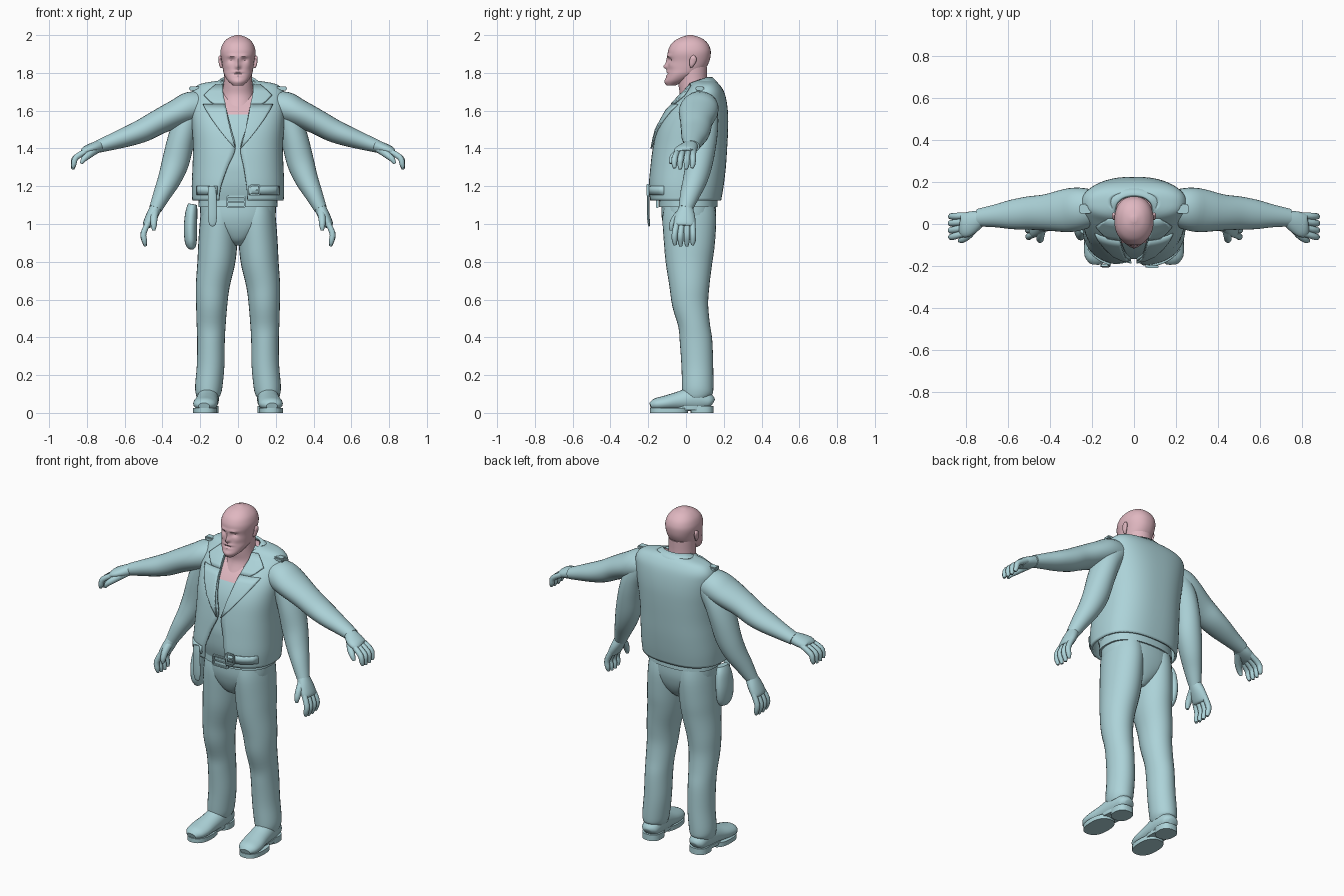
import bpy, bmesh, math
from mathutils import Vector
from math import sin, cos, pi, exp


def material(name, rgb):
    m = bpy.data.materials.new(name)
    m.diffuse_color = (*rgb, 1)
    return m


TEAL = material("pale teal", (0.415, 0.65, 0.69))
PINK = material("dusty pink", (0.745, 0.475, 0.53))


def smooth(rows, k=4):
    """Catmull-Rom resampling of a list of number rows."""
    out = []
    for i in range(len(rows) - 1):
        a, b, c, d = (rows[max(0, min(len(rows) - 1, i + j))] for j in (-1, 0, 1, 2))
        for s in range(k):
            t = s / k
            out.append([.5 * (2*q + (r-p)*t + (2*p-5*q+4*r-s_)*t*t + (3*q-p-3*r+s_)*t**3)
                        for p, q, r, s_ in zip(a, b, c, d)])
    return out + [list(rows[-1])]


def loft(name, rings, mat=TEAL, closed=True, caps=True, thick=0, mirror=False):
    bm = bmesh.new()
    vs = [[bm.verts.new(p) for p in r] for r in rings]
    n = len(vs[0])
    for a, b in zip(vs, vs[1:]):
        for i in range(n if closed else n - 1):
            j = (i + 1) % n
            bm.faces.new((a[i], a[j], b[j], b[i]))
    if closed and caps:
        bm.faces.new(vs[0])
        bm.faces.new(vs[-1])
    bmesh.ops.recalc_face_normals(bm, faces=bm.faces)
    return finish(name, bm, mat, thick, mirror)


def finish(name, bm, mat, thick=0, mirror=False):
    me = bpy.data.meshes.new(name)
    bm.to_mesh(me)
    bm.free()
    me.materials.append(mat)
    ob = bpy.data.objects.new(name, me)
    bpy.context.collection.objects.link(ob)
    if thick:
        m = ob.modifiers.new("thickness", 'SOLIDIFY')
        m.thickness, m.offset = thick, 0
    if mirror:
        ob.modifiers.new("mirror", 'MIRROR')
    return ob


def ring(z, rx, f, b, n=2.0, t0=0, t1=2 * pi, cnt=40, closed=True):
    """Superellipse section at height z; t = 0 is the front."""
    pts = []
    for i in range(cnt):
        t = t0 + (t1 - t0) * i / (cnt if closed else cnt - 1)
        s, c = sin(t), cos(t)
        pts.append(Vector((math.copysign(abs(s) ** (2 / n), s) * rx,
                           (f + b) / 2 - math.copysign(abs(c) ** (2 / n), c) * (b - f) / 2, z)))
    return pts


def tube(name, rows, ref=(0, 1, 0), mat=TEAL, cnt=20, mirror=True, k=4):
    """Elliptical tube; rows are x, y, z, radius along ref, radius across."""
    rows = smooth(rows, k)
    P = [Vector(r[:3]) for r in rows]
    rings = []
    for i, r in enumerate(rows):
        d = (P[min(i + 1, len(P) - 1)] - P[max(i - 1, 0)]).normalized()
        u = Vector(ref)
        u = (u - d * u.dot(d)).normalized()
        v = d.cross(u)
        rings.append([P[i] + u * r[3] * cos(2*pi*j/cnt) + v * r[4] * sin(2*pi*j/cnt) for j in range(cnt)])
    return loft(name, rings, mat, mirror=mirror)


def box(name, loc, size, mat=TEAL, mirror=False):
    bm = bmesh.new()
    bmesh.ops.create_cube(bm, size=1)
    for v in bm.verts:
        v.co = Vector([c * s + l for c, s, l in zip(v.co, size, loc)])
    bmesh.ops.bevel(bm, geom=bm.edges[:], offset=min(size) * .25, segments=2, affect='EDGES')
    return finish(name, bm, mat, mirror=mirror)


def buckle(name, x, y, z, w, h):
    for s in (-1, 1):
        box(name + "_side", (x + s * w / 2, y, z), (.01, .014, h))
        box(name + "_rail", (x, y, z + s * h / 2), (w, .014, .01))
    box(name + "_prong", (x, y, z), (w, .01, .007))


# Head: stacked sections with soft bumps for the face
head_rows = smooth([(1.732, .025, -.1, -.055), (1.757, .053, -.107, 0), (1.79, .073, -.101, .06),
                    (1.82, .08, -.097, .1), (1.86, .086, -.095, .123), (1.9, .093, -.097, .131),
                    (1.93, .09, -.091, .128), (1.96, .077, -.072, .112), (1.985, .05, -.035, .08),
                    (2.0, .012, .01, .034)], 6)
bumps = [(0, 1.833, .012, .014, .022), (0, 1.86, .01, .022, .011), (.03, 1.889, .024, .008, .007),
         (.034, 1.868, .015, .011, -.012), (.055, 1.838, .018, .016, .004), (0, 1.806, .03, .006, .006),
         (0, 1.794, .024, .004, -.005), (0, 1.784, .022, .006, .004), (0, 1.752, .028, .018, .008)]
head = [ring(*r, n=2.2, cnt=64) for r in head_rows]
for p in (p for r in head for p in r):
    if p.y < 0:
        p.y -= sum(a * exp(-((abs(p.x) - x) / sx) ** 2 - ((p.z - z) / sz) ** 2) for x, z, sx, sz, a in bumps)
loft("head", head, PINK)
loft("neck", [ring(*r) for r in smooth([(1.62, .1, -.06, .14), (1.68, .088, -.035, .135),
                                       (1.74, .076, -.04, .113), (1.83, .075, -.045, .112)])], PINK)
tube("ear", [(.085, .028, 1.828, .005, .006), (.091, .03, 1.842, .012, .009), (.095, .036, 1.863, .018, .008),
             (.096, .039, 1.88, .016, .008), (.091, .038, 1.891, .006, .005)], mat=PINK)

# Vest: z, half width, front, back, half openings left and right
N = 2.5
vest_rows = smooth([(1.125, .236, -.185, .18, .1, .05), (1.2, .239, -.192, .193, .09, .045),
                    (1.3, .235, -.183, .205, .055, .03), (1.4, .232, -.17, .212, .014, .012),
                    (1.5, .237, -.148, .217, .035, .04), (1.58, .243, -.108, .217, .055, .055),
                    (1.65, .245, -.05, .209, .07, .07), (1.7, .238, 0, .195, .08, .08),
                    (1.735, .2, .03, .172, .08, .08), (1.752, .11, .055, .15, .06, .06)], 4)


def edge(x, rx):
    return math.asin(min(1, (x / rx) ** (N / 2)))


loft("vest", [ring(z, rx, f, b, N, edge(xr, rx), 2 * pi - edge(xl, rx), 64, False)
              for z, rx, f, b, xl, xr in vest_rows], closed=False, thick=.012)

# Shirt and bare chest inside the vest, pink above the neckline
body = []
for z, rx, f, b, *_ in vest_rows:
    i = .016 + max(0, 1.3 - z) * .15
    body.append(ring(z, rx - i, f + i, b - i, N, cnt=48))
shirt = loft("shirt_and_chest", body)
shirt.data.materials.append(PINK)
for face in shirt.data.polygons:
    face.material_index = int(face.center.z > 1.58)


def vest_y(x, z):
    r = min(vest_rows, key=lambda q: abs(q[0] - z))
    k = max(0, 1 - (abs(x) / r[1]) ** N) ** (1 / N)
    return (r[2] + r[3]) / 2 - (r[3] - r[2]) / 2 * k


def vest_sheet(name, rows, off, thick, mirror=False, cols=9):
    rings = []
    for z, x0, x1 in rows:
        xs = [x0 + (x1 - x0) * i / (cols - 1) for i in range(cols)]
        rings.append([(x, vest_y(x, z) - off, z) for x in xs])
    loft(name, rings, closed=False, thick=thick, mirror=mirror)


# Notched lapels, collar and shoulder straps
vest_sheet("lapel", [(1.4, .012, .016), (1.45, .028, .06), (1.5, .04, .1), (1.555, .052, .14), (1.6, .06, .168),
                     (1.632, .066, .185)], .013, .01, True)
vest_sheet("collar_front", [(1.634, .066, .125), (1.65, .07, .15), (1.68, .076, .18), (1.7, .08, .16),
                            (1.735, .08, .12)], .014, .01, True)
collar = [ring(*r, 2.2, .32 * pi, 1.68 * pi, 32, False) for r in
          ((1.715, .15, -.01, .175), (1.745, .122, -.01, .162), (1.772, .09, -.01, .135))]
for p in (p for r in collar for p in r):
    p.z -= max(0, .11 - p.y) * .35
loft("collar_back", collar, closed=False, thick=.014)
box("shoulder_strap", (.215, .072, 1.718), (.09, .045, .022), mirror=True)

# Waist straps of the vest, with a buckle and a loose hanging end
vest_sheet("strap_right", [(1.155, .055, .215), (1.2, .055, .215)], .011, .012)
vest_sheet("strap_left", [(1.155, -.215, -.11), (1.2, -.215, -.11)], .011, .012)
buckle("strap_buckle", .09, -.203, 1.18, .045, .055)
tube("strap_end", [(-.14, -.196, 1.2, .006, .018), (-.137, -.2, 1.15, .007, .023), (-.135, -.2, 1.05, .007, .024),
                   (-.135, -.196, 1.0, .006, .018), (-.135, -.195, .988, .003, .006)], mirror=False)

# Trousers: the hips narrow into the two legs
loft("trouser_hips", [ring(*r, n=2.4) for r in smooth([(1.17, .195, -.125, .155), (1.06, .2, -.13, .16),
     (1.0, .185, -.122, .152), (.95, .12, -.105, .135), (.91, .06, -.08, .11), (.885, .03, -.04, .08)])])
tube("trouser_leg", [(.098, .018, 1.12, .13, .09), (.1, .018, 1.03, .142, .1), (.107, .018, .9, .135, .103),
                     (.115, .016, .8, .124, .1), (.133, .018, .68, .107, .09), (.139, .022, .58, .096, .083),
                     (.142, .042, .47, .084, .077), (.143, .053, .38, .086, .073), (.145, .06, .25, .084, .073),
                     (.155, .062, .14, .083, .072), (.158, .062, .1, .08, .066), (.158, .064, .08, .07, .058)], cnt=28)

# Belt, buckle and side pouch
loft("belt", [ring(z, rx, -rx + .066, rx - .042, 2.4) for z, rx in
              ((1.09, .196), (1.09, .21), (1.145, .208), (1.145, .194))])
buckle("belt_buckle", -.01, -.152, 1.118, .095, .055)
tube("pouch", [(-.24, -.005, 1.105, .04, .024), (-.247, -.005, 1.06, .06, .032), (-.252, -.008, .98, .07, .035),
               (-.25, -.012, .91, .062, .032), (-.246, -.015, .877, .042, .022), (-.245, -.015, .866, .02, .01)],
     mirror=False)

# Boots
tube("boot", [(.155, .14, .05, .025, .022), (.156, .125, .058, .047, .04), (.157, .08, .07, .056, .062),
              (.16, .03, .072, .058, .064), (.165, -.04, .062, .06, .05), (.172, -.11, .051, .065, .04),
              (.178, -.16, .044, .056, .033), (.18, -.188, .036, .03, .018)], ref=(1, 0, 0))
for part, x, y, rx, ry, z0, z1 in (("boot_sole", .174, -.09, .064, .1, 0, .026), ("boot_heel", .157, .085, .055, .06, 0, .036),
                                   ("boot_arch", .164, .01, .05, .09, .015, .036)):
    loft(part, [[p + Vector((x, 0, 0)) for p in ring(z, rx, y - ry, y + ry, 2.4)] for z in (z0, z1)], mirror=True)

# Two pairs of arms
tube("raised_arm", [(.17, .08, 1.625, .08, .075), (.25, .073, 1.617, .1, .083), (.32, .064, 1.588, .103, .074),
                    (.42, .055, 1.54, .086, .066), (.5, .052, 1.497, .079, .062), (.58, .045, 1.465, .07, .054),
                    (.66, .038, 1.437, .054, .044), (.74, .03, 1.41, .042, .033)], cnt=28)
tube("lowered_arm", [(.21, .085, 1.63, .08, .075), (.265, .085, 1.55, .086, .072), (.3, .08, 1.45, .084, .072),
                     (.33, .07, 1.33, .073, .072), (.362, .05, 1.24, .065, .062), (.4, .022, 1.16, .053, .048),
                     (.437, -.003, 1.08, .037, .034)], cnt=28)


def hand(name, wrist, knuckle, mid, tip, thumb):
    """Palm, four curled fingers spread along y, and a thumb."""
    w, k, m, t = (Vector(p) for p in (wrist, knuckle, mid, tip))
    tube(name + "_palm", [(*w, .036, .032), (*w.lerp(k, .5), .052, .031), (*k, .057, .026),
                          (*k.lerp(m, .25), .046, .018)])
    for i, o in enumerate((.044, .015, -.015, -.043)):
        a = .9 if i in (0, 3) else 1
        tube(f"{name}_finger_{i + 1}", [(*(p + Vector((0, o * s, 0))), r, r) for p, s, r in
             ((k.lerp(w, .2), .9, .016), (k.lerp(m, a), 1.1, .016), (m.lerp(t, .6 * a), 1.12, .0145),
              (m.lerp(t, a), 1.05, .008))], cnt=10, k=3)
    tube(name + "_thumb", [(*p, r, r) for p, r in zip(thumb, (.024, .02, .016, .008))], cnt=10, k=3)


hand("raised_hand", (.725, .03, 1.415), (.805, -.008, 1.387), (.862, -.012, 1.35), (.875, -.015, 1.29),
     ((.745, .005, 1.4), (.785, -.05, 1.37), (.815, -.075, 1.345), (.83, -.08, 1.32)))
hand("lowered_hand", (.432, 0, 1.09), (.478, -.008, 1.0), (.502, -.012, .948), (.49, -.012, .882),
     ((.44, -.015, 1.07), (.445, -.055, 1.03), (.446, -.075, .99), (.446, -.078, .965)))

# Smooth shading with sharp creases
for ob in bpy.context.collection.objects:
    ob.select_set(True)
    bpy.context.view_layer.objects.active = ob
bpy.ops.object.shade_smooth_by_angle(angle=math.radians(40))
